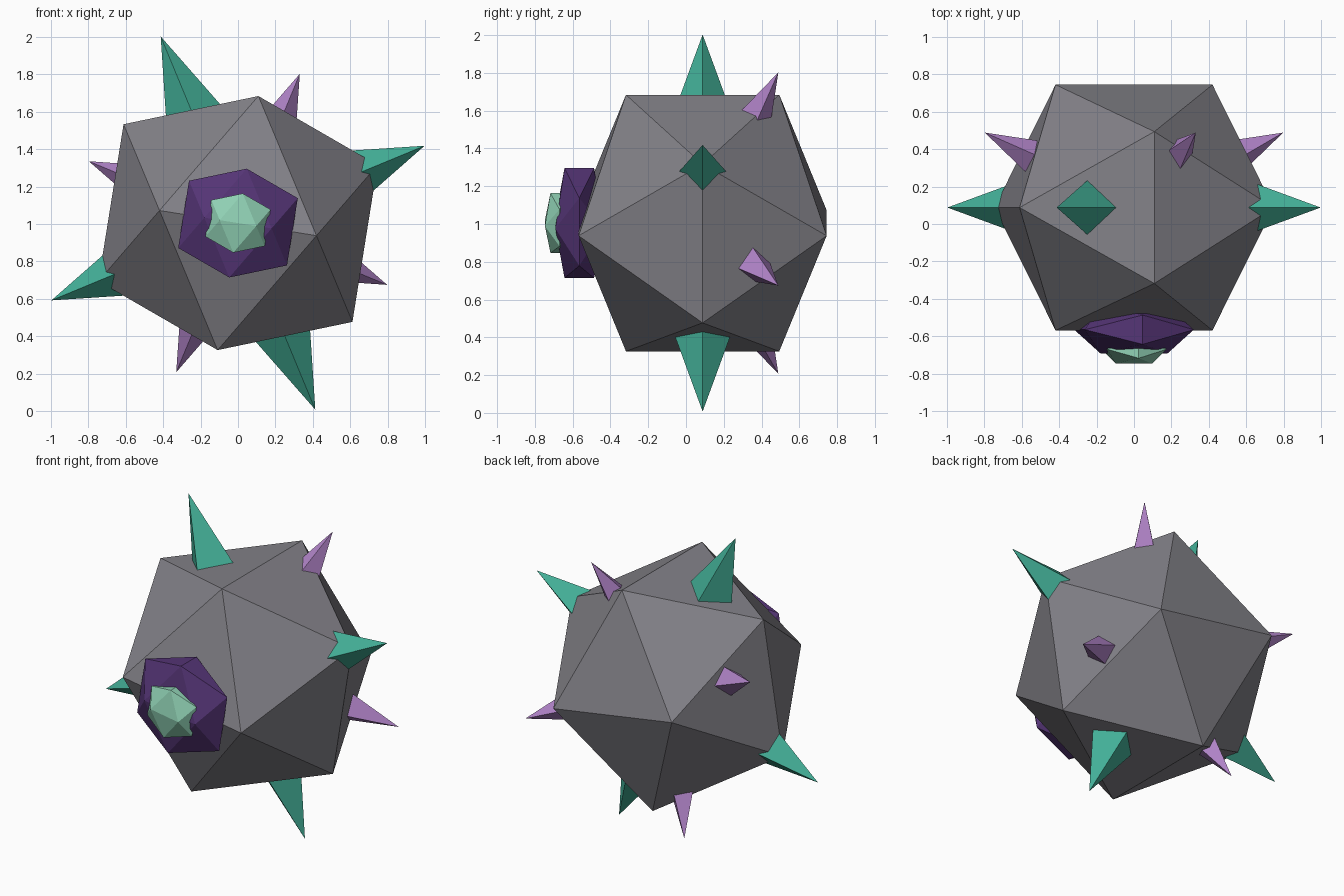
import bpy, bmesh, math
from mathutils import Vector, Matrix

if "Cube" in bpy.data.objects:
    bpy.data.objects.remove(bpy.data.objects["Cube"])

PHI = (1 + math.sqrt(5)) / 2
CENTRE = Vector((0, 0.088, 1.005))


def material(name, rgb):
    m = bpy.data.materials.new(name)
    m.diffuse_color = (*rgb, 1)
    m.use_nodes = True
    m.node_tree.nodes["Principled BSDF"].inputs["Base Color"].default_value = m.diffuse_color
    return m


GREY = material("stone grey", (0.225, 0.22, 0.245))
TEAL = material("teal", (0.056, 0.43, 0.31))
LILAC = material("lilac", (0.44, 0.23, 0.58))
VIOLET = material("deep violet", (0.09, 0.035, 0.18))
MINT = material("pale mint", (0.28, 0.64, 0.46))


def hull(name, points, mat):
    """Flat-faced convex solid around the given points."""
    bm = bmesh.new()
    for p in points:
        bm.verts.new(p)
    bmesh.ops.convex_hull(bm, input=bm.verts)
    bmesh.ops.recalc_face_normals(bm, faces=bm.faces)
    me = bpy.data.meshes.new(name)
    bm.to_mesh(me)
    bm.free()
    me.materials.append(mat)
    ob = bpy.data.objects.new(name, me)
    bpy.context.collection.objects.link(ob)
    return ob


def icosahedron(name, centre, a, y_scale, mat):
    """Icosahedron with half edge a, an edge facing the front, tilted about y."""
    tilt = Matrix.Rotation(math.radians(9.1), 3, 'Y')
    pts = []
    for s in (-a, a):
        for t in (-PHI * a, PHI * a):
            for p in ((s, t, 0), (0, s, t), (t, 0, s)):
                v = tilt @ Vector(p)
                v.y *= y_scale
                pts.append(Vector(centre) + v)
    return hull(name, pts, mat)


def spike(name, angle, lift, base, tip, radius, mat):
    """Four-sided spike pointing away from the body centre."""
    a, e = math.radians(angle), math.radians(lift)
    radial = Vector((math.cos(a), 0, math.sin(a)))
    y = Vector((0, 1, 0))
    axis = radial * math.cos(e) + y * math.sin(e)
    side = Vector((-math.sin(a), 0, math.cos(a)))
    up = axis.cross(side)
    root = CENTRE + axis * base
    pts = [root + d * radius for d in (side, -side, up, -up)]
    return hull(name, pts + [CENTRE + axis * tip], mat)


# Main body
icosahedron("body", CENTRE, 0.425, 0.955, GREY)

# Eye: flattened socket with a small pupil
icosahedron("eye_socket", (0, -0.565, 1.005), 0.182, 0.43, VIOLET)
icosahedron("eye_pupil", (0, -0.67, 1.005), 0.099, 0.48, MINT)

# Ring of large spikes and a tilted ring of small ones behind it
for i in range(4):
    spike(f"large_spike_{i + 1}", 22.5 + 90 * i, 0, 0.55, 1.08, 0.18, TEAL)
    spike(f"small_spike_{i + 1}", 67.5 + 90 * i, 24.9, 0.55, 0.952, 0.122, LILAC)
